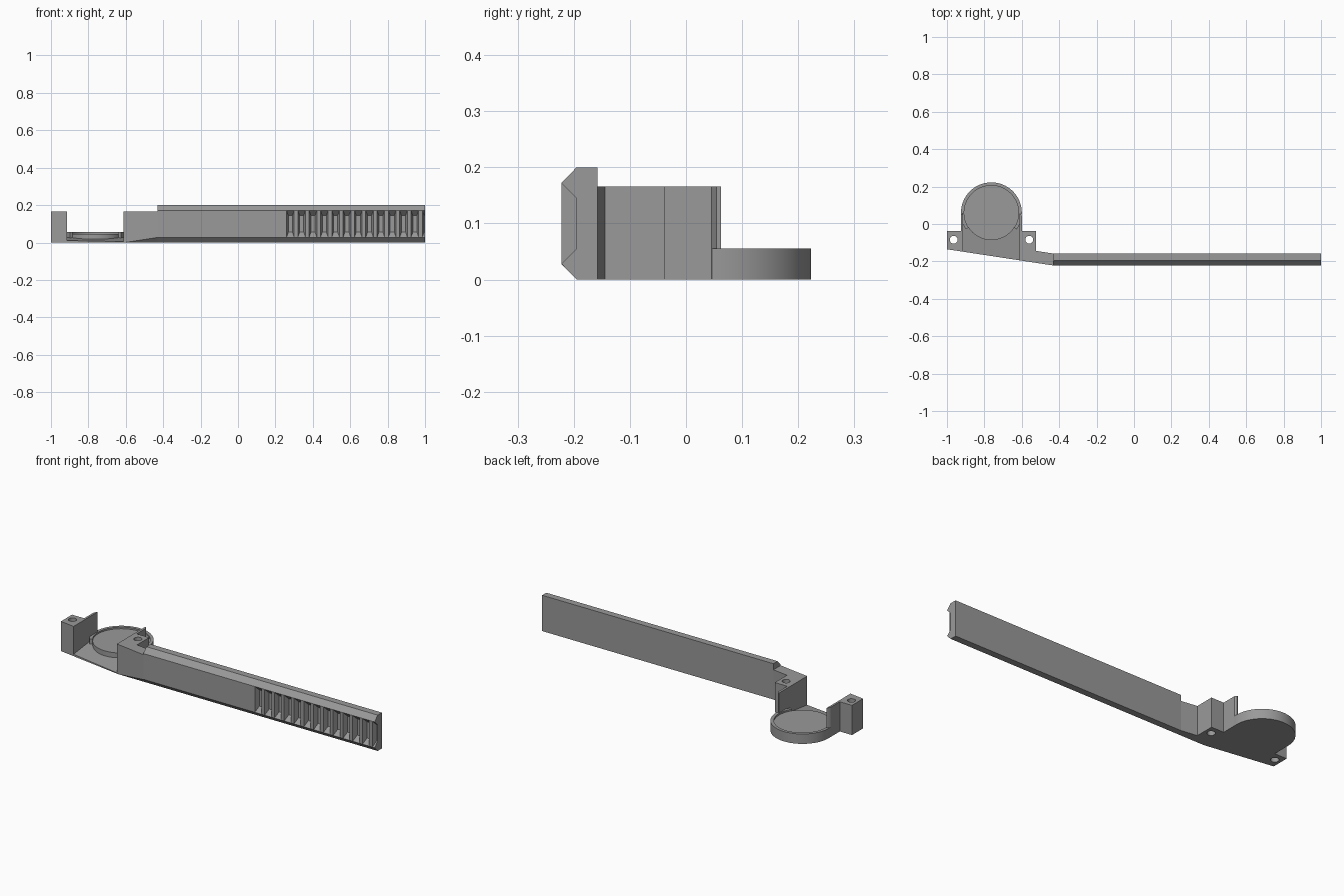
import bpy, bmesh, math
from mathutils import Vector

if "Cube" in bpy.data.objects:
    bpy.data.objects.remove(bpy.data.objects["Cube"])

grey = bpy.data.materials.new("grey plastic")
grey.diffuse_color = (0.32, 0.32, 0.32, 1)
grey.use_nodes = True
grey.node_tree.nodes["Principled BSDF"].inputs["Base Color"].default_value = grey.diffuse_color


def finish(bm, name, helper=False):
    bmesh.ops.recalc_face_normals(bm, faces=bm.faces)
    me = bpy.data.meshes.new(name)
    bm.to_mesh(me)
    bm.free()
    me.materials.append(grey)
    ob = bpy.data.objects.new(name, me)
    bpy.context.collection.objects.link(ob)
    if helper:
        ob.hide_render = True
        ob.hide_viewport = True
    return ob


def prism(bm, pts, top, bottom=0.0):
    """Extrude an XY outline upward; top is a height or a function of y."""
    f = top if callable(top) else (lambda y: top)
    lo = [bm.verts.new((x, y, bottom)) for x, y in pts]
    hi = [bm.verts.new((x, y, f(y))) for x, y in pts]
    loft(bm, lo, hi)


def loft(bm, a, b):
    bm.faces.new(a[::-1])
    bm.faces.new(b)
    n = len(a)
    for i in range(n):
        j = (i + 1) % n
        bm.faces.new((a[i], a[j], b[j], b[i]))


def arc(r, a0, a1, n):
    return [(CX + r * math.cos(a0 + (a1 - a0) * i / n),
             CY + r * math.sin(a0 + (a1 - a0) * i / n)) for i in range(n + 1)]


def cut(ob, cutter):
    m = ob.modifiers.new("cut", 'BOOLEAN')
    m.operation = 'DIFFERENCE'
    m.solver = 'EXACT'
    m.object = cutter


def smooth(ob):
    bpy.ops.object.select_all(action='DESELECT')
    bpy.context.view_layer.objects.active = ob
    ob.select_set(True)
    bpy.ops.object.shade_smooth_by_angle(angle=math.radians(30))


def front(x):
    """Slanted front edge of the holder end."""
    return -0.135 - (x + 1) * 0.087 / 0.57


CX, CY = -0.7625, 0.06
H = 0.166

# Long rail with chamfered front edges
section = [(-0.158, 0), (-0.158, 0.2), (-0.195, 0.2),
           (-0.222, 0.172), (-0.222, 0.028), (-0.195, 0)]
bm = bmesh.new()
loft(bm, [bm.verts.new((-0.43, y, z)) for y, z in section],
     [bm.verts.new((1, y, z)) for y, z in section])
rail = finish(bm, "rail")

# Tapered grooves that leave the rack teeth
bm = bmesh.new()
for i in range(13):
    c = 0.28 + i * 0.0605
    rings = []
    for y, w, z in ((-0.232, 0.024, 0.018), (-0.195, 0.011, 0.055)):
        rings.append([bm.verts.new(p) for p in (
            (c - w, y, z), (c + w, y, z), (c + w, y, 0.2 - z), (c - w, y, 0.2 - z))])
    loft(bm, *rings)
cut(rail, finish(bm, "groove_cutter", True))

# Bolt hole cutter
bm = bmesh.new()
for x in (-0.964, -0.56):
    ring = [(x + 0.021 * math.cos(math.tau * i / 32),
             -0.084 + 0.021 * math.sin(math.tau * i / 32)) for i in range(32)]
    prism(bm, ring, 0.3, -0.1)
holes = finish(bm, "hole_cutter", True)

# Left bolt block with its thin wall
bm = bmesh.new()
prism(bm, [(-1, front(-1)), (-0.913, front(-0.913)), (-0.913, 0.062), (-0.919, 0.055),
           (-0.925, 0.045), (-0.925, -0.037), (-1, -0.037)], H)
left = finish(bm, "left_block")
cut(left, holes)

# Right bolt block, thin wall and neck to the rail, chamfered below
bm = bmesh.new()
prism(bm, [(-0.613, front(-0.613)), (-0.43, -0.222), (-0.43, -0.158), (-0.523, -0.144),
           (-0.523, -0.037), (-0.6, -0.037), (-0.6, 0.045), (-0.607, 0.055),
           (-0.613, 0.055)], H)
res = bmesh.ops.bisect_plane(bm, geom=bm.verts[:] + bm.edges[:] + bm.faces[:],
                             plane_co=Vector((0, -0.195, 0)),
                             plane_no=Vector((0, -1, -1)), clear_outer=True)
bmesh.ops.holes_fill(bm, edges=[e for e in bm.edges if e.is_boundary], sides=0)
right = finish(bm, "right_block")
cut(right, holes)

# Sloping floor between the blocks
bm = bmesh.new()
prism(bm, [(-0.913, front(-0.913)), (-0.613, front(-0.613)), (-0.613, 0.0), (-0.913, 0.0)],
      lambda y: 0.018 + 0.12 * (y + 0.0856))
finish(bm, "floor")

# Round pad, slightly sunk inside its rim
bm = bmesh.new()
prism(bm, arc(0.146, 0, math.tau, 96)[:-1], 0.046)
smooth(finish(bm, "round_pad"))

# Open rim around the back of the pad
a0, a1 = math.radians(-33), math.radians(213)
bm = bmesh.new()
prism(bm, arc(0.1625, a0, a1, 72) + arc(0.1455, a1, a0, 72), 0.055)
smooth(finish(bm, "pad_rim"))
